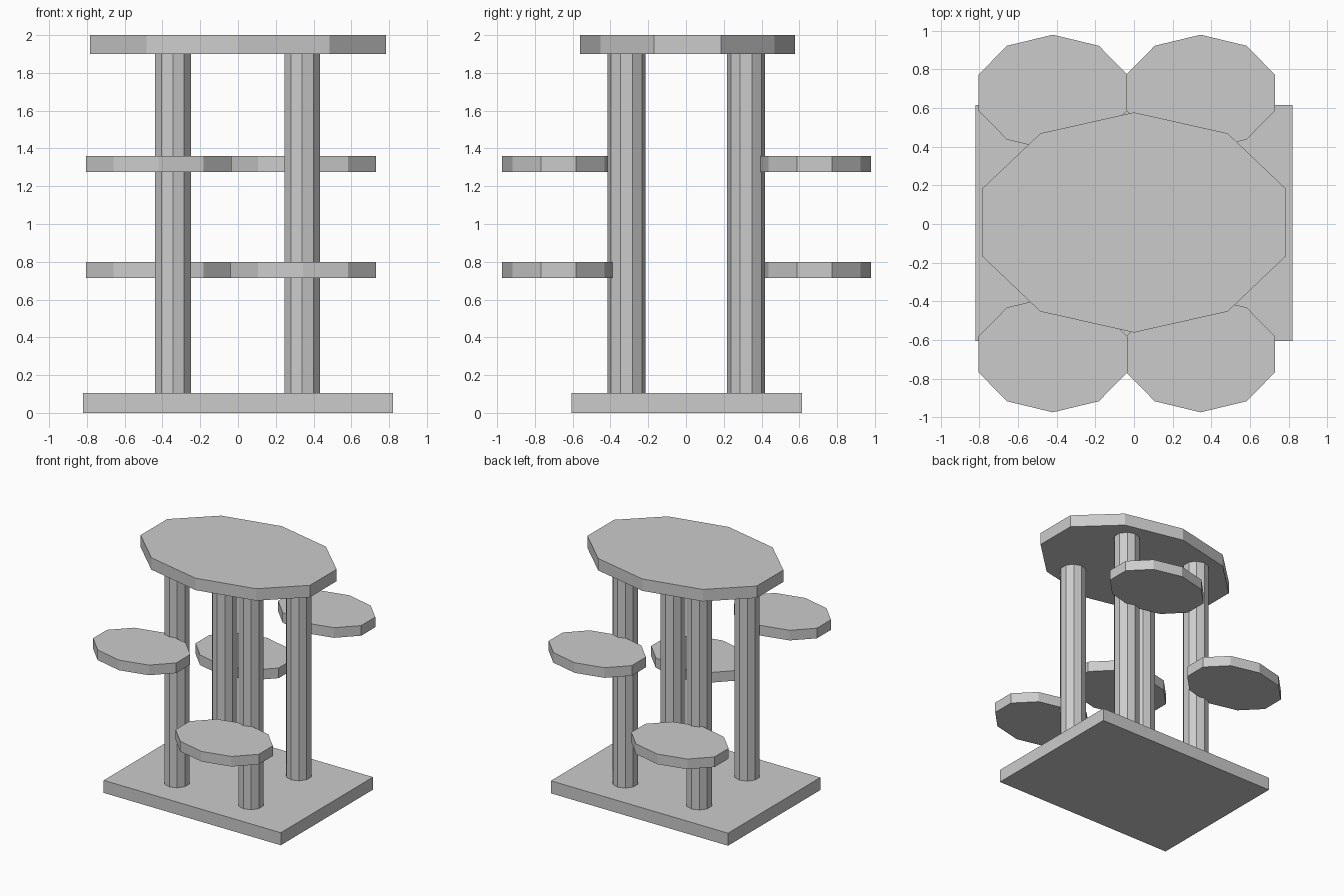
import bpy, bmesh
from math import cos, sin, pi

if "Cube" in bpy.data.objects:
    bpy.data.objects.remove(bpy.data.objects["Cube"])


def prism(name, outline, z0, z1):
    """Extrude a flat outline straight up from z0 to z1."""
    bm = bmesh.new()
    face = bm.faces.new([bm.verts.new((x, y, z0)) for x, y in outline])
    ext = bmesh.ops.extrude_face_region(bm, geom=[face], use_keep_orig=True)
    for v in ext["geom"]:
        if isinstance(v, bmesh.types.BMVert):
            v.co.z = z1
    bmesh.ops.recalc_face_normals(bm, faces=bm.faces[:])
    mesh = bpy.data.meshes.new(name)
    bm.to_mesh(mesh)
    bm.free()
    obj = bpy.data.objects.new(name, mesh)
    bpy.context.collection.objects.link(obj)
    return obj


def decagon(cx, cy, rx, ry):
    """Ten-sided ellipse with a corner pointing along +y."""
    angles = [pi / 2 + 2 * pi * i / 10 for i in range(10)]
    return [(cx + rx * cos(a), cy + ry * sin(a)) for a in angles]


# Rectangular base board
prism("base", [(-0.82, -0.605), (0.82, -0.605), (0.82, 0.615), (-0.82, 0.615)], 0, 0.105)

# Four posts, each carrying one oval perch; perch heights alternate diagonally
for side, px, sx in (("left", -0.345, -0.42), ("right", 0.34, 0.345)):
    for end, py, sy in (("front", -0.315, -0.675), ("back", 0.318, 0.68)):
        prism(f"{end}_{side}_post", decagon(px, py, 0.1, 0.1), 0.1, 1.905)
        high = (side == "left") == (end == "front")
        z = 1.275 if high else 0.715
        prism(f"{end}_{side}_perch", decagon(sx, sy, 0.405, 0.3), z, z + 0.085)

# Large oval top platform
prism("top_platform", decagon(0, 0.008, 0.825, 0.57), 1.9, 2.0)
